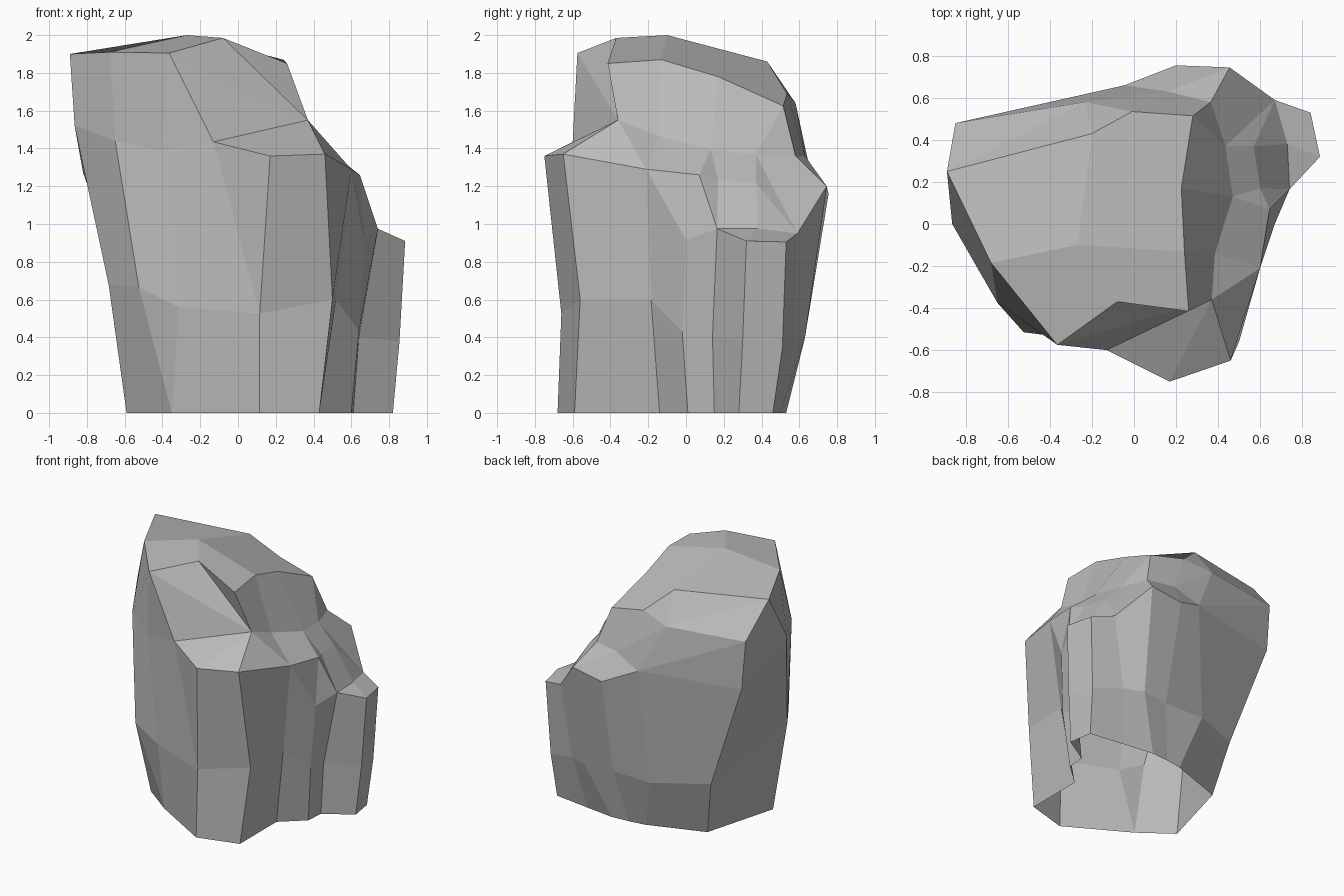
import bpy
import bmesh

default_cube = bpy.data.objects.get("Cube")
if default_cube:
    bpy.data.objects.remove(default_cube, do_unlink=True)


def make_material(name, colour):
    material = bpy.data.materials.new(name)
    material.use_nodes = True
    material.diffuse_color = colour
    shader = material.node_tree.nodes["Principled BSDF"]
    shader.inputs["Base Color"].default_value = colour
    shader.inputs["Roughness"].default_value = 0.9
    return material


def reshape(ring, moves):
    """Copy a ring, moving only the named corners; unmoved corners weld."""
    result = list(ring)
    for corners, point in moves:
        for corner in corners:
            result[corner] = point
    return result


def add_face(mesh, lookup, points):
    """Add a face from points, dropping repeats so collapsed quads become triangles."""
    unique = list(dict.fromkeys(points))
    if len(unique) < 3:
        return
    for point in unique:
        if point not in lookup:
            lookup[point] = mesh.verts.new(point)
    mesh.faces.new([lookup[point] for point in unique])


# Foot outline, counter-clockwise from the front corner beside the ledges
foot_outline = [
    (.43, -.59), (.43, -.14), (.6, .01), (.61, .15),
    (.82, .28), (.79, .46), (.5, .5), (.27, .53),
    (.13, .52), (0, .5), (-.43, .35), (-.59, -.23),
    (-.35, -.41), (-.35, -.41), (.115, -.68), (.115, -.68),
]
foot = [(x, y, 0) for x, y in foot_outline]

# Waist, where the walls bend
waist = [
    (.5, -.56, .6), (.52, -.185, .6), (.64, -.02, .43), (.64, .14, .4),
    (.855, .3, .38), (.81, .51, .34), (.58, .57, .4), (.43, .63, .4),
    (.21, .6, .4), (-.115, .61, .4), (-.52, .435, .43), (-.685, -.27, .68),
    (-.525, -.515, .665), (-.315, -.54, .56), (.115, -.66, .525), (.115, -.66, .525),
]

# Uneven rim at the top of the walls
rim = [
    (.46, -.65, 1.37), (.6, -.21, 1.29), (.67, 0, .915), (.74, .165, .975),
    (.885, .32, .91), (.84, .53, .905), (.67, .59, .95), (.455, .745, 1.2),
    (.2, .755, 1.16), (-.045, .66, 1.27), (-.82, .485, 1.27), (-.865, 0, 1.52),
    (-.65, -.375, 1.44), (-.41, -.53, 1.39), (-.13, -.6, 1.435), (.17, -.75, 1.36),
]

# Low ledge on one side and the tall shoulder on the other
ledge = reshape(rim, [
    ([0, 15], (.37, -.36, 1.55)),
    ([2], (.645, .07, 1.26)),
    ([4], (.73, .38, .975)),
    ([5], rim[6]),
    ([10], (-.85, .48, 1.645)),
    ([11], (-.89, .25, 1.9)),
    ([12], (-.68, -.185, 1.91)),
    ([13], (-.365, -.575, 1.905)),
])

# Slope rising from the ledge
slope = reshape(ledge, [
    ([3], (.6, .17, 1.235)),
    ([4], (.57, .37, 1.22)),
    ([8], (.16, .63, 1.36)),
])

# Foot of the upper step
step = reshape(slope, [
    ([1], (.385, -.14, 1.465)),
    ([2, 3], (.47, .13, 1.395)),
    (range(4, 7), (.435, .37, 1.365)),
    ([7], (.365, .58, 1.36)),
    ([9], (-.235, .58, 1.64)),
    ([14], ledge[13]),
])

# Brow at the top of the upper step
brow = reshape(step, [
    ([0], (.26, -.415, 1.85)),
    ([1], (.24, -.13, 1.87)),
    ([2, 3], (.225, .17, 1.78)),
    (range(4, 8), (.28, .515, 1.625)),
    ([8], (-.01, .535, 1.69)),
    ([10], ledge[11]),
    ([15], (-.08, -.37, 1.985)),
])

# Crown edge around the summit facets
crown = reshape(brow, [([9], (-.2, .43, 1.86))])
summit = (-.27, -.1, 2)
summit_facets = [(1, 3, 7, 8, 9), (9, 11, 12), (12, 14, 15), (15, 0, 1)]

# Bridge the rings and close the top; the underside stays open
mesh = bmesh.new()
lookup = {}
rings = [foot, waist, rim, ledge, slope, step, brow, crown]
count = len(foot)
for lower, upper in zip(rings, rings[1:]):
    for i in range(count):
        j = (i + 1) % count
        add_face(mesh, lookup, [lower[i], lower[j], upper[j], upper[i]])
for corners in summit_facets:
    add_face(mesh, lookup, [summit] + [crown[c] for c in corners])

data = bpy.data.meshes.new("rock")
mesh.to_mesh(data)
mesh.free()
data.materials.append(make_material("stone_grey", (0.5, 0.5, 0.5, 1)))
rock = bpy.data.objects.new("rock", data)
bpy.context.scene.collection.objects.link(rock)
